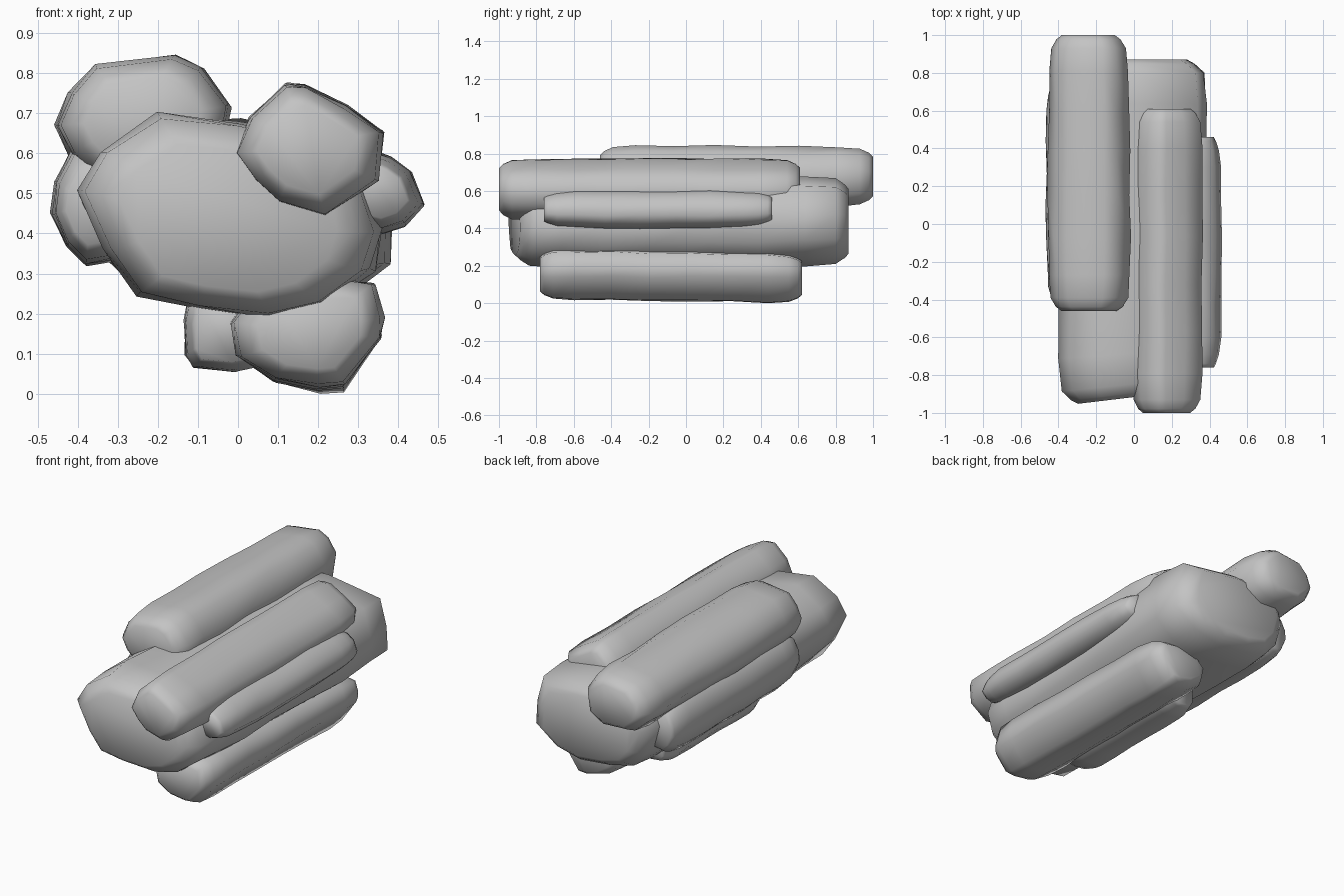
import bpy, bmesh, random
from mathutils import Vector

random.seed(4)
stone = bpy.data.materials.new("stone grey")
stone.diffuse_color = (0.55, 0.55, 0.55, 1)


def column(name, profile, y0, y1, back=None, front_skew=0.0, tip=0.62, jitter=0.008, bulge=0.0):
    """Loft an (x, z) profile along y as a worn stone column with rounded ends."""
    back = back or profile
    length = y1 - y0
    # distance along y and scale of every ring: rounded end, long body, rounded end
    rings = [(0, tip), (0.022, 0.82), (0.07, 0.955)]
    rings += [(length * t, 1.0) for t in (0.13, 0.27, 0.42, 0.58, 0.73, 0.87)]
    rings += [(length - d, s) for d, s in ((0.07, 0.955), (0.022, 0.82), (0, tip))]
    n = len(profile)
    bm = bmesh.new()
    loops = []
    for i, (d, s) in enumerate(rings):
        t = d / length
        pts = [Vector(a).lerp(Vector(b), t) for a, b in zip(profile, back)]
        mid = sum(pts, Vector((0, 0))) / n
        s *= 1 - bulge * (2 * t - 1) ** 2
        loop = []
        for p in pts:
            q = mid + (p - mid) * s
            j = jitter if 2 < i < len(rings) - 3 else 0
            q += Vector((random.uniform(-j, j), random.uniform(-j, j)))
            y = y0 + d + front_skew * (q.x - mid.x) * (1 - t) ** 4
            loop.append(bm.verts.new((q.x, y, max(q.y, 0.0))))
        loops.append(loop)
    for a, b in zip(loops, loops[1:]):
        for k in range(n):
            m = (k + 1) % n
            bm.faces.new((a[k], a[m], b[m], b[k]))
    bm.faces.new(loops[0])
    bm.faces.new(loops[-1])
    bmesh.ops.recalc_face_normals(bm, faces=bm.faces)
    for f in bm.faces:
        f.smooth = True
    me = bpy.data.meshes.new(name)
    bm.to_mesh(me)
    bm.free()
    me.materials.append(stone)
    ob = bpy.data.objects.new(name, me)
    bpy.context.collection.objects.link(ob)
    return ob


# large central column
column("main_column",
       [(-0.40, 0.51), (-0.33, 0.36), (-0.25, 0.245), (-0.10, 0.21), (0.08, 0.19), (0.21, 0.22),
        (0.32, 0.30), (0.355, 0.40), (0.28, 0.62), (0.0, 0.68), (-0.20, 0.70), (-0.34, 0.61)],
       -0.92, 0.87,
       [(-0.37, 0.50), (-0.33, 0.35), (-0.25, 0.26), (-0.10, 0.22), (0.10, 0.20), (0.26, 0.24),
        (0.395, 0.34), (0.385, 0.48), (0.345, 0.63), (0.0, 0.68), (-0.20, 0.67), (-0.34, 0.61)],
       front_skew=0.12, tip=0.72)

# upper left column, set towards the back
column("upper_left_column",
       [(-0.455, 0.67), (-0.42, 0.60), (-0.34, 0.52), (-0.15, 0.51), (-0.04, 0.58),
        (-0.015, 0.72), (-0.09, 0.815), (-0.16, 0.845), (-0.36, 0.82), (-0.42, 0.75)],
       -0.46, 1.0,
       [(-0.45, 0.66), (-0.42, 0.60), (-0.34, 0.53), (-0.15, 0.52), (-0.05, 0.58),
        (-0.03, 0.71), (-0.09, 0.80), (-0.16, 0.835), (-0.35, 0.81), (-0.42, 0.74)],
       tip=0.68, jitter=0.006, bulge=0.02)

# upper right column, reaching furthest forward
column("upper_right_column",
       [(-0.01, 0.60), (0.04, 0.53), (0.10, 0.475), (0.22, 0.44), (0.35, 0.53),
        (0.36, 0.655), (0.27, 0.715), (0.17, 0.77), (0.12, 0.772), (0.03, 0.69)],
       -1.0, 0.61, tip=0.68, jitter=0.006)

# slim columns wedged against either side
column("right_column",
       [(0.22, 0.54), (0.25, 0.43), (0.36, 0.40), (0.42, 0.42), (0.465, 0.47),
        (0.43, 0.555), (0.38, 0.59), (0.28, 0.63)],
       -0.76, 0.46, tip=0.72, jitter=0.005, bulge=0.12)
column("left_column",
       [(-0.465, 0.45), (-0.43, 0.37), (-0.38, 0.32), (-0.29, 0.335), (-0.20, 0.46),
        (-0.29, 0.65), (-0.41, 0.615), (-0.455, 0.53)],
       -0.40, 0.75, tip=0.7, jitter=0.005, bulge=0.08)

# columns underneath
column("lower_right_column",
       [(-0.02, 0.18), (0.0, 0.09), (0.09, 0.035), (0.20, 0.02), (0.265, 0.025),
        (0.36, 0.14), (0.362, 0.19), (0.34, 0.28), (0.24, 0.295), (0.05, 0.27)],
       -0.78, 0.62,
       [(-0.02, 0.18), (0.0, 0.09), (0.09, 0.03), (0.20, 0.0), (0.265, 0.005),
        (0.36, 0.14), (0.36, 0.19), (0.34, 0.25), (0.24, 0.265), (0.05, 0.25)],
       tip=0.68, jitter=0.006)
column("lower_left_column",
       [(-0.135, 0.18), (-0.13, 0.10), (-0.11, 0.065), (-0.01, 0.055), (0.10, 0.08),
        (0.12, 0.20), (0.05, 0.27), (-0.12, 0.26)],
       -0.52, 0.36, tip=0.75, jitter=0.004)
